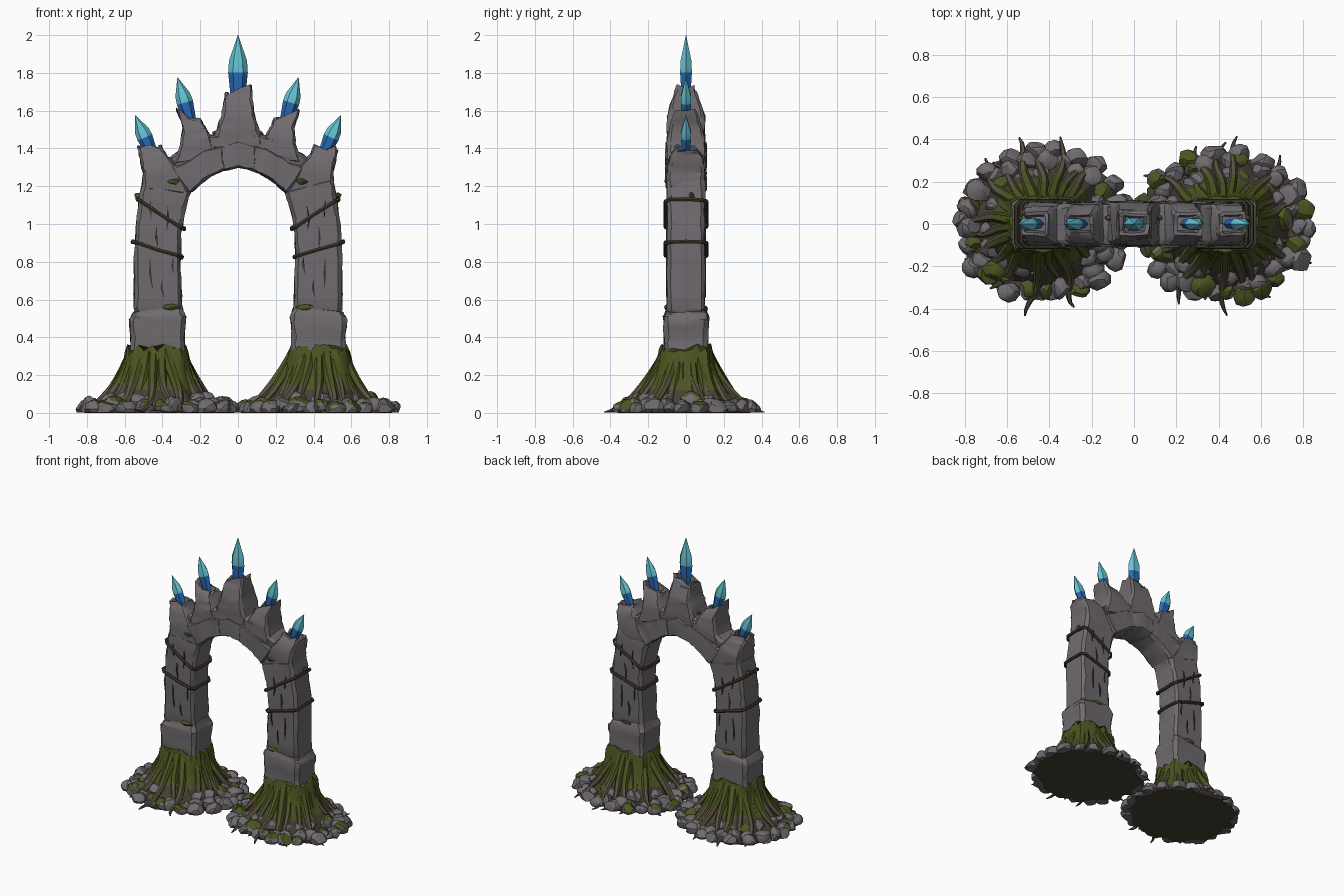
import bpy, bmesh, math, random
from mathutils import Vector

rng = random.Random(7)
if "Cube" in bpy.data.objects:
    bpy.data.objects.remove(bpy.data.objects["Cube"])


def colour(name, r, g, b):
    m = bpy.data.materials.new(name)
    m.use_nodes = True
    m.diffuse_color = (r, g, b, 1)
    bsdf = next(n for n in m.node_tree.nodes if n.type == 'BSDF_PRINCIPLED')
    bsdf.inputs["Base Color"].default_value = (r, g, b, 1)
    bsdf.inputs["Roughness"].default_value = 0.9
    return m


STONE = colour("grey stone", .16, .145, .155)
CRACK = colour("dark crack", .035, .032, .034)
MOSS = colour("moss green", .07, .09, .015)
ROOT = colour("root brown", .1, .085, .05)
ROPE = colour("vine brown", .055, .045, .025)
SOIL = colour("dark soil", .06, .05, .032)
ICE = colour("crystal cyan", .13, .55, .65)
BLUE = colour("crystal blue", .02, .14, .45)


def make(name, bm, mats, rule=None):
    """Turn a bmesh into an object; rule picks a material slot per face."""
    bmesh.ops.recalc_face_normals(bm, faces=bm.faces)
    bm.normal_update()
    if rule:
        for f in bm.faces:
            f.material_index = rule(f)
    me = bpy.data.meshes.new(name)
    bm.to_mesh(me)
    bm.free()
    for m in mats:
        me.materials.append(m)
    ob = bpy.data.objects.new(name, me)
    bpy.context.collection.objects.link(ob)
    return ob


def skin(bm, rings, loop=False):
    """Bridge rings of points into a tube, capped unless it is a loop."""
    vs = [[bm.verts.new(p) for p in r] for r in rings]
    n = len(vs[0])
    for a, b in zip(vs, vs[1:] + ([vs[0]] if loop else [])):
        for i in range(n):
            j = (i + 1) % n
            bm.faces.new((a[i], a[j], b[j], b[i]))
    if not loop:
        bm.faces.new(vs[0])
        bm.faces.new(vs[-1])


def tube(bm, pts, radii, sides=6, loop=False):
    rings = []
    n = len(pts)
    for i, p in enumerate(pts):
        nxt = pts[(i + 1) % n] if loop else pts[min(i + 1, n - 1)]
        prv = pts[i - 1] if loop else pts[max(i - 1, 0)]
        d = (nxt - prv).normalized()
        u = d.cross(Vector((0, 0, 1))).normalized()
        v = u.cross(d)
        rings.append([p + (u * math.cos(k * math.tau / sides) + v * math.sin(k * math.tau / sides)) * radii[i]
                      for k in range(sides)])
    skin(bm, rings, loop)


# Chamfered rectangle used as the cross-section of all masonry
QUARTER = [(1, 0), (1, .8), (.85, 1), (0, 1)]
OUTLINE = QUARTER + [(-1, .8 if i else 1) if i == 1 else p for i, p in enumerate([(-.85, 1), (-1, .8)])]
OUTLINE = OUTLINE[:5] + [(-1, .8), (-1, 0), (-1, -.8), (-.85, -1), (0, -1), (.85, -1), (1, -.8)]


def lerp(a, b, t):
    return [x + (y - x) * t for x, y in zip(a, b)]


def shrink(r, k):
    cx, cz = (r[0] + r[2]) / 2, (r[1] + r[3]) / 2
    return lerp([cx, cz, cx, cz, 0], r, k)


def stone(name, rows, side=1, cup=False, mats=(STONE,), rule=None, rough=.005):
    """Loft rows of (inner x, inner z, outer x, outer z, half depth)."""
    full = [shrink(rows[0], .93), lerp(rows[0], rows[1], .07)]
    for a, b in zip(rows, rows[1:]):
        full += [lerp(a, b, t) for t in (.33, .67, 1)]
    if not cup:
        full[-1] = lerp(rows[-2], rows[-1], .95)
        full.append(shrink(rows[-1], .93))
    rings = []
    for i, (ax, az, bx, bz, d) in enumerate(full):
        lift = .018 if cup and i == len(full) - 1 else rough
        ring = []
        for u, v in OUTLINE:
            s = (u + 1) / 2
            ring.append(Vector((side * (ax + (bx - ax) * s) + rng.uniform(-rough, rough),
                                v * d + rng.uniform(-rough, rough),
                                az + (bz - az) * s + rng.uniform(-lift, lift))))
        rings.append(ring)
    if cup:
        mid = sum(rings[-1], Vector()) / len(rings[-1])
        low = sum(rings[-3], Vector()) / len(rings[-3])
        rings.append([mid.lerp(p, .75) for p in rings[-1]])
        rings.append([low + (p - mid) * .8 for p in rings[-1]])
    bm = bmesh.new()
    skin(bm, rings)
    return make(name, bm, mats, rule)


def crystal(name, base, tip, w, d):
    base, tip = Vector((base[0], 0, base[1])), Vector((tip[0], 0, tip[1]))
    axis = (tip - base).normalized()
    u, v = Vector((axis.z, 0, -axis.x)), Vector((0, 1, 0))
    rings = [[base.lerp(tip, t) + u * math.cos(k * math.tau / 6) * w * s + v * math.sin(k * math.tau / 6) * d * s
              for k in range(6)] for t, s in ((0, .65), (.48, 1), (.64, .92), (1, .03))]
    bm = bmesh.new()
    skin(bm, rings)
    split = base.lerp(tip, .47)
    make(name, bm, (BLUE, ICE), lambda f: int((f.calc_center_median() - split).dot(axis) > 0))


def blob(bm, centre, size, rough=.18):
    geo = bmesh.ops.create_icosphere(bm, subdivisions=2, radius=1)["verts"]
    cuts = [(Vector([rng.uniform(-1, 1) for _ in range(3)]).normalized(), rng.uniform(.6, .85)) for _ in range(7)]
    for v in geo:
        p = v.co.copy()
        for n, h in cuts:                       # chip flat facets into the lump
            over = p.dot(n) - h
            if over > 0:
                p -= n * over
        v.co = Vector([c + q * s for c, q, s in zip(centre, p, size)])
        v.co.z = max(v.co.z, .003)
    return geo


FOOT = .43


def foot(side, label):
    cx = side * FOOT

    def polar(a, rx, ry, z):
        return Vector((cx + math.cos(a) * rx, math.sin(a) * ry, z))

    # Soil pad
    bm = bmesh.new()
    edge = [rng.uniform(.88, 1.04) for _ in range(40)]
    skin(bm, [[polar(i * math.tau / 40, .4 * e, .36 * e, z) for i, e in enumerate(edge)] for z in (0, .012)])
    make(label + "_soil_pad", bm, (SOIL,))

    # Flared mossy stump around the pillar
    bm = bmesh.new()
    rings = []
    for z, rx, ry in ((.005, .32, .3), (.06, .28, .26), (.12, .235, .21), (.18, .2, .175),
                      (.25, .175, .15), (.31, .165, .14), (.345, .155, .13)):
        ring = []
        for i in range(44):
            a = i * math.tau / 44
            box = 1 / max(abs(math.cos(a)), abs(math.sin(a))) ** min(.65, z * 2)
            k = box * (1 + .05 * math.sin(a * 11) * (1 - z))
            ring.append(polar(a, rx * k, ry * k, z + (rng.uniform(-.025, .025) if z > .3 else 0)))
        rings.append(ring)
    skin(bm, rings)
    make(label + "_mossy_stump", bm, (SOIL, MOSS), lambda f: int(f.calc_center_median().z > .1))

    # Roots
    bm = bmesh.new()
    count = 23
    for i in range(count):
        a = (i + rng.uniform(-.25, .25)) * math.tau / count
        reach = rng.uniform(.86, 1.03) if i % 2 else rng.uniform(.68, .88)
        bend, phase, thick = rng.uniform(.05, .13), rng.uniform(0, 6), rng.uniform(.022, .031)
        pts, radii = [], []
        for k in range(12):
            s = k / 11
            r = thick * (1 - s) ** .7 + .004
            turn = a + bend * math.sin(phase + s * 6) * s
            z = .3 * (1 - s) ** 1.9 + r * .7 + .018 * math.sin(phase + s * 8) * s * (1 - s)
            pts.append(polar(turn, .13 + (.45 * reach - .13) * s, .11 + (.44 * reach - .11) * s, z))
            radii.append(r)
        tube(bm, pts, radii)
    for v in bm.verts:
        v.co.z = max(v.co.z, .002)
    make(label + "_roots", bm, (ROOT, MOSS),
         lambda f: int(f.calc_center_median().z + f.normal.z * .02 > .165 + rng.uniform(-.02, .02)))

    # Rubble heaped between the roots
    bm = bmesh.new()
    mossy = set()
    for ring_r, n, h in ((.26, 16, .06), (.345, 24, .035), (.385, 22, .02)):
        for i in range(n):
            a = (i + rng.uniform(-.3, .3)) * math.tau / n
            s = rng.uniform(.04, .062)
            r = ring_r + rng.uniform(-.02, .02)
            vs = blob(bm, polar(a, r, r * .88, h), (s * 1.1, s, s * .95))
            if rng.random() < .25:
                mossy.update(f for v in vs for f in v.link_faces)
    make(label + "_rubble", bm, (STONE, MOSS), lambda f: int(f in mossy and f.normal.z > .55))


def pillar(s, label):
    # Base block, shaft and arch stones
    stone(label + "_base_block", [(.285, .1, .575, .1, .118), (.282, .3, .572, .3, .118), (.285, .4, .568, .4, .115),
                                  (.277, .51, .575, .49, .12), (.3, .57, .555, .535, .1)], s, False, (STONE, MOSS),
          lambda f: int(f.calc_center_median().z < .345))
    stone(label + "_shaft", [(.295, .53, .55, .53, .1), (.305, .8, .55, .82, .1), (.3, .95, .54, 1, .1),
                             (.28, 1.07, .525, 1.12, .1), (.25, 1.17, .505, 1.24, .1)], s)
    stone(label + "_arch_rim", [(.255, 1.16, .35, 1.3, .107), (.2, 1.21, .275, 1.335, .105),
                                (.13, 1.26, .18, 1.39, .107), (.07, 1.285, .09, 1.42, .106)], s)
    stone(label + "_arch_back", [(.26, 1.22, .37, 1.35, .095), (.2, 1.26, .29, 1.4, .095),
                                 (.13, 1.3, .19, 1.46, .097), (.06, 1.32, .08, 1.48, .095)], s)
    # Crystal sockets
    stone(label + "_low_socket", [(.25, 1.15, .505, 1.19, .1), (.335, 1.32, .505, 1.27, .1),
                                  (.375, 1.36, .52, 1.35, .085), (.405, 1.41, .53, 1.4, .055)], s, True)
    stone(label + "_high_socket", [(.12, 1.36, .34, 1.32, .1), (.14, 1.46, .305, 1.42, .1),
                                   (.165, 1.5, .295, 1.51, .09), (.19, 1.545, .325, 1.6, .055)], s, True)
    crystal(label + "_low_crystal", (s * .445, 1.35), (s * .545, 1.575), .042, .031)
    crystal(label + "_high_crystal", (s * .245, 1.52), (s * .32, 1.775), .044, .032)

    # Vines tied round the shaft on a slope
    bm = bmesh.new()
    for xi, zi, xo, zo in ((.285, .975, .532, 1.13), (.298, .825, .557, .905)):
        path = []
        for u, v in OUTLINE:
            t = (u + 1) / 2
            path.append(Vector((s * (xi + (xo - xi) * t), v * .108, zi + (zo - zi) * t + rng.uniform(-.004, .004))))
        tube(bm, path, [.011] * len(path), 6, True)
    make(label + "_vine_ties", bm, (ROPE,))

    # Cracks on both broad faces
    bm = bmesh.new()
    for x, z, length in ((.46, .74, .16), (.37, 1.03, .13), (.43, .93, .12), (.4, .66, .1), (.35, .78, .09),
                         (.46, 1.08, .09)):
        for y in (-.1035, .1035):
            k = [rng.uniform(-.008, .008) for _ in range(3)]
            skin(bm, [[Vector((s * x + k[i] + dx, y + dy, z + (i - 1) * length / 2))
                       for dx, dy in ((-w, -.003), (w, -.003), (w, .003), (-w, .003))]
                      for i, w in enumerate((.001, .006, .001))])
    make(label + "_cracks", bm, (CRACK,))

    # Moss cushions on the ledges
    bm = bmesh.new()
    for x, y, z, w in ((.35, -.1, .56, .05), (.42, .1, .55, .05), (.34, -.1, 1.225, .035), (.53, .03, 1.15, .02),
                       (.1, .03, 1.48, .04)):
        blob(bm, (s * x, y, z), (w, .016, .018))
    make(label + "_moss_cushions", bm, (MOSS,))


for sign, side_name in ((1, "left"), (-1, "right")):
    foot(sign, side_name)
    pillar(sign, side_name)

# Crown of the arch
stone("keystone_rim", [(-.085, 1.28, -.1, 1.41, .103), (0, 1.3, 0, 1.44, .108), (.085, 1.28, .1, 1.41, .103)])
stone("crown_socket", [(-.15, 1.4, .15, 1.4, .097), (-.115, 1.49, .115, 1.49, .1), (-.088, 1.57, .088, 1.57, .1),
                       (-.075, 1.66, .075, 1.66, .072), (-.07, 1.68, .072, 1.725, .052)], 1, True)
crystal("crown_crystal", (0, 1.62), (0, 2), .052, .036)

# Smooth soft surfaces and keep chiselled edges
bpy.ops.object.select_all(action='DESELECT')
for ob in bpy.context.collection.objects:
    if ob.type == 'MESH':
        ob.select_set(True)
        bpy.context.view_layer.objects.active = ob
bpy.ops.object.shade_smooth_by_angle(angle=math.radians(28))
